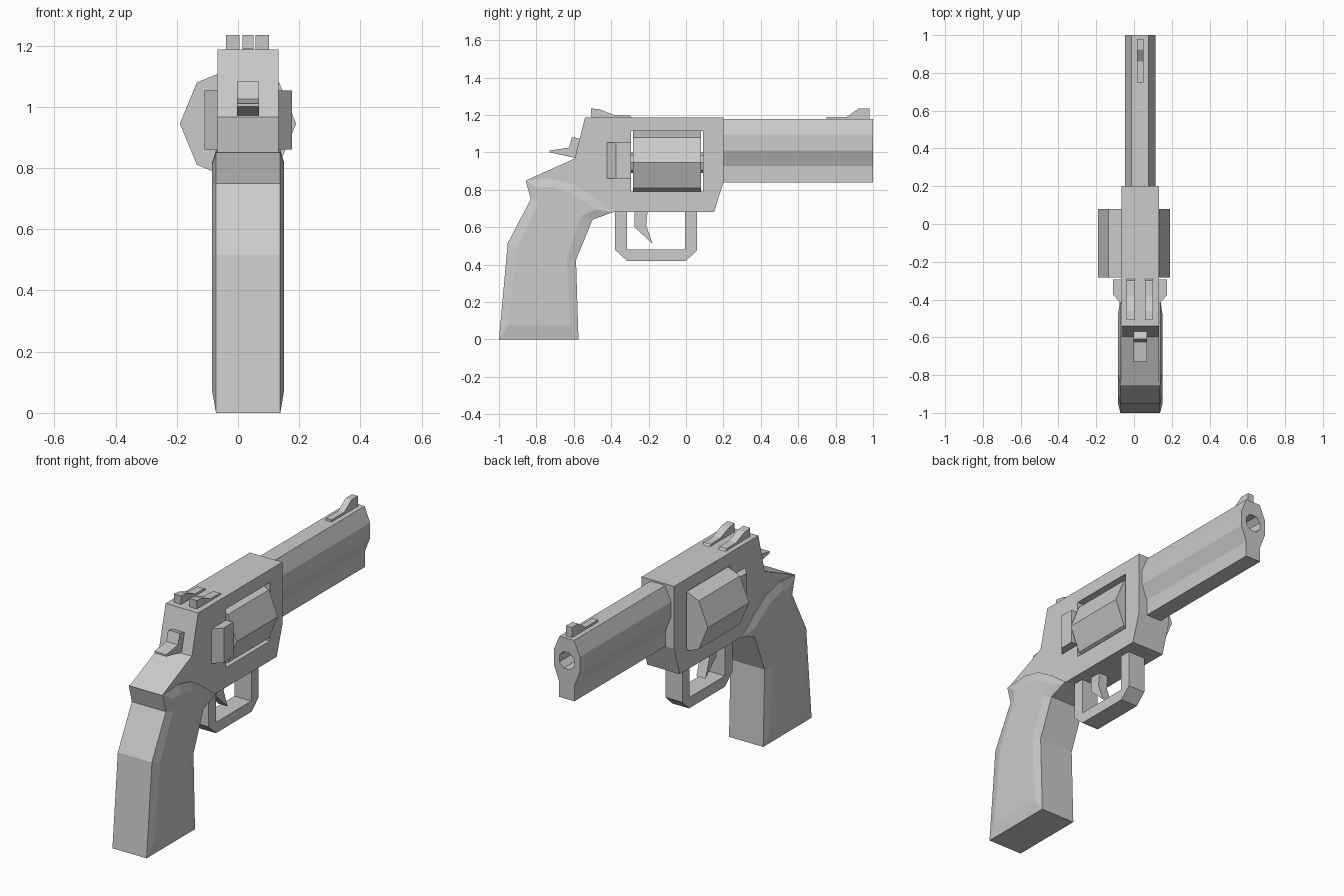
import bpy, bmesh, math

if "Cube" in bpy.data.objects:
    bpy.data.objects.remove(bpy.data.objects["Cube"])

CX = 0.033  # centre plane of the frame


def loft(name, rings):
    """Closed solid through matching rings of 3D points."""
    bm = bmesh.new()
    vs = [[bm.verts.new(p) for p in r] for r in rings]
    n = len(rings[0])
    for a, b in zip(vs, vs[1:]):
        for i in range(n):
            j = (i + 1) % n
            bm.faces.new((a[i], a[j], b[j], b[i]))
    bm.faces.new(vs[0][::-1])
    bm.faces.new(vs[-1])
    bmesh.ops.recalc_face_normals(bm, faces=bm.faces[:])
    me = bpy.data.meshes.new(name)
    bm.to_mesh(me)
    bm.free()
    ob = bpy.data.objects.new(name, me)
    bpy.context.collection.objects.link(ob)
    return ob


def prism(name, pts, axis, lo, hi):
    """Extrude a 2D profile along one axis."""
    place = {'x': lambda p, t: (t, p[0], p[1]),
             'y': lambda p, t: (p[0], t, p[1]),
             'z': lambda p, t: (p[0], p[1], t)}[axis]
    return loft(name, [[place(p, t) for p in pts] for t in (lo, hi)])


def side(name, pts, hw, cx=CX):
    """Side-view (y, z) profile centred on cx."""
    return prism(name, pts, 'x', cx - hw, cx + hw)


def ngon(n, r, cx, cz, turn=0.0):
    return [(cx + r * math.cos(turn + math.tau * i / n),
             cz + r * math.sin(turn + math.tau * i / n)) for i in range(n)]


def cut(ob, cutter):
    m = ob.modifiers.new("cut", 'BOOLEAN')
    m.operation = 'DIFFERENCE'
    m.solver = 'EXACT'
    m.object = cutter
    cutter.hide_render = True
    bpy.context.view_layer.objects.active = ob
    bpy.ops.object.modifier_apply(modifier=m.name)
    bpy.data.objects.remove(cutter)


# frame with a window through it
frame = side("frame", [(-0.54, 1.187), (0.2, 1.187), (0.2, 0.84), (0.15, 0.68), (-0.39, 0.68),
                       (-0.82, 0.76), (-0.855, 0.85), (-0.595, 0.967)], 0.1)
cut(frame, side("window_cutter", [(-0.295, 0.79), (0.09, 0.79), (0.09, 1.115), (-0.295, 1.115)], 0.3))

# drum and its axle
prism("drum", ngon(8, 0.19, 0, 0.945), 'y', -0.283, 0.08)
prism("drum_axle", ngon(8, 0.055, 0, 0.945), 'y', -0.31, 0.105)

# barrel: faceted tube with a narrower rib below, bored at the muzzle
half = [(0.045, 1.178), (0.08, 1.095), (0.08, 1.01), (0.047, 0.927), (0.047, 0.84)]
outline = [(CX + x, z) for x, z in half] + [(CX - x, z) for x, z in reversed(half)]
barrel = prism("barrel", outline, 'y', 0.19, 1.0)
cut(barrel, prism("bore_cutter", ngon(8, 0.05, CX, 1.053, math.pi / 8), 'y', 0.5, 1.1))

# chamfered shields behind the drum, both sides in one block
prism("drum_shield", [(CX - 0.143, -0.293), (CX - 0.143, -0.375), (CX - 0.098, -0.425),
                      (CX + 0.098, -0.425), (CX + 0.143, -0.375), (CX + 0.143, -0.293)],
      'z', 0.86, 1.053)

# grip: outer outline in the middle, smaller raised panel on each side
outer = [(-0.857, 0.85), (-0.83, 0.75), (-0.953, 0.515), (-1, 0), (-0.575, 0), (-0.588, 0.425),
         (-0.5, 0.64), (-0.39, 0.68), (-0.5, 0.765), (-0.6, 0.83), (-0.72, 0.86)]
panel = [(-0.79, 0.81), (-0.785, 0.74), (-0.9, 0.5), (-0.95, 0.075), (-0.62, 0.075), (-0.637, 0.435),
         (-0.56, 0.66), (-0.48, 0.695), (-0.535, 0.735), (-0.62, 0.785), (-0.72, 0.815)]
loft("grip", [[(CX + dx, y, z) for y, z in prof]
              for dx, prof in ((-0.118, panel), (-0.105, outer), (0.105, outer), (0.118, panel))])

# trigger guard and trigger
side("trigger_guard", [(-0.38, 0.69), (-0.38, 0.48), (-0.315, 0.42), (0, 0.42), (0.06, 0.477), (0.06, 0.69),
                       (-0.005, 0.69), (-0.005, 0.48), (-0.315, 0.48), (-0.315, 0.69)], 0.052)
side("trigger", [(-0.275, 0.69), (-0.275, 0.6), (-0.178, 0.51), (-0.213, 0.61), (-0.205, 0.69)], 0.028)

# hammer
side("hammer", [(-0.56, 0.965), (-0.6, 0.972), (-0.73, 1.0), (-0.73, 1.01), (-0.625, 1.025),
                (-0.61, 1.083), (-0.54, 1.065)], 0.036)

# sights
for label, dx in (("left", -0.05), ("right", 0.046)):
    side("rear_sight_" + label, [(-0.505, 1.18), (-0.508, 1.235), (-0.46, 1.23), (-0.385, 1.2),
                                 (-0.3, 1.197), (-0.285, 1.18)], 0.022, CX + dx)
side("front_sight", [(0.75, 1.17), (0.75, 1.19), (0.86, 1.19), (0.925, 1.235),
                     (0.98, 1.235), (0.98, 1.17)], 0.018)
